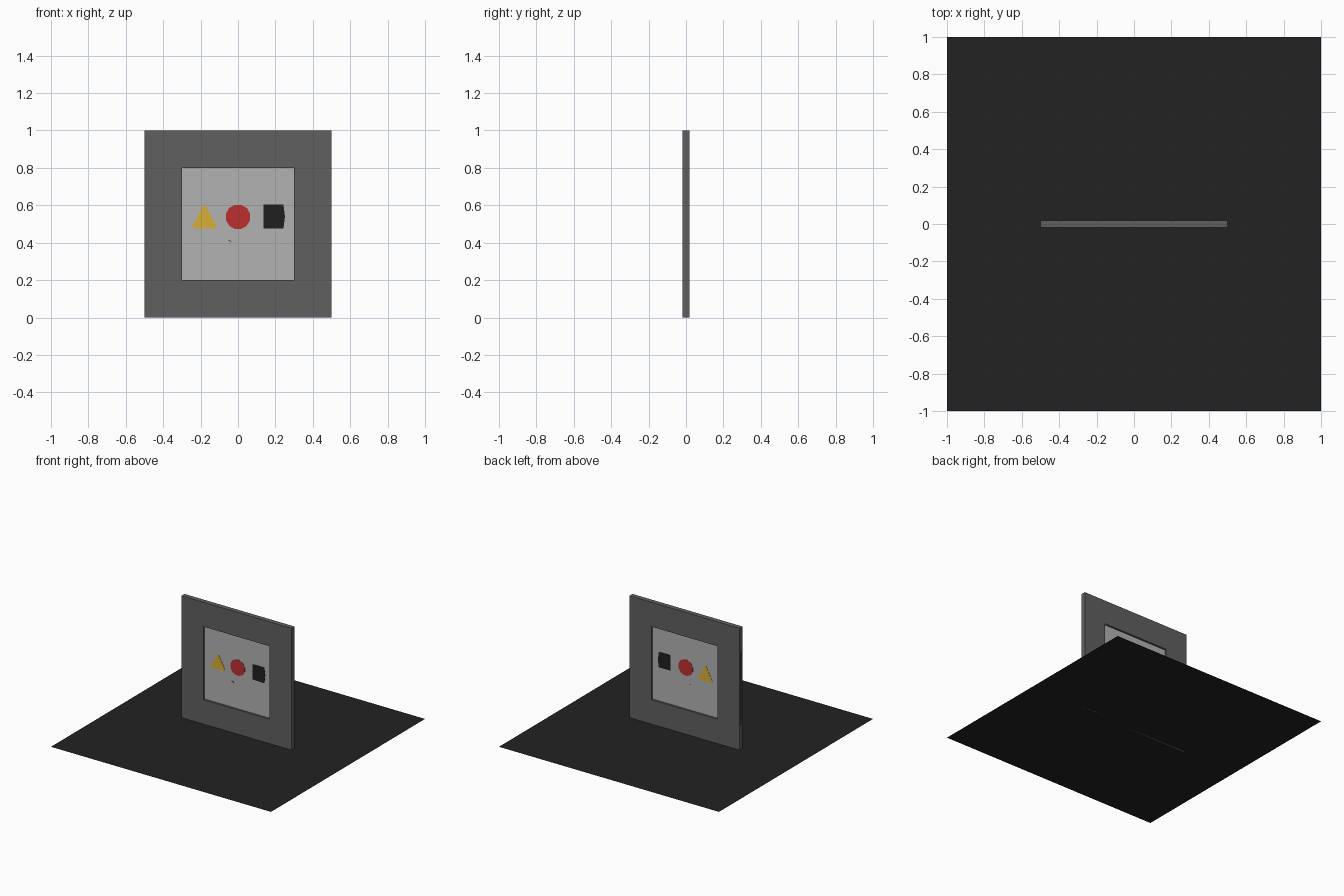
import bpy, bmesh, math

if "Cube" in bpy.data.objects:
    bpy.data.objects.remove(bpy.data.objects["Cube"])


def paint(obj, name, rgb):
    mat = bpy.data.materials.get(name) or bpy.data.materials.new(name)
    mat.diffuse_color = (*rgb, 1)
    mat.use_nodes = True
    mat.node_tree.nodes["Principled BSDF"].inputs["Base Color"].default_value = mat.diffuse_color
    obj.data.materials.append(mat)


def box(name, x, y, z):
    """Box from (min, max) ranges."""
    bpy.ops.mesh.primitive_cube_add(
        size=1, location=[(a + b) / 2 for a, b in (x, y, z)])
    obj = bpy.context.object
    obj.name = name
    obj.scale = [b - a for a, b in (x, y, z)]
    bpy.ops.object.transform_apply(location=False, rotation=False, scale=True)
    return obj


def tile(name, outline, half):
    """Flat tile showing on both sides: XZ outline extruded along y."""
    bm = bmesh.new()
    face = bm.faces.new([bm.verts.new((x, -half, z)) for x, z in outline])
    ext = bmesh.ops.extrude_face_region(bm, geom=[face])
    verts = [v for v in ext["geom"] if isinstance(v, bmesh.types.BMVert)]
    bmesh.ops.translate(bm, verts=verts, vec=(0, 2 * half, 0))
    bmesh.ops.recalc_face_normals(bm, faces=bm.faces)
    mesh = bpy.data.meshes.new(name)
    bm.to_mesh(mesh)
    bm.free()
    obj = bpy.data.objects.new(name, mesh)
    bpy.context.collection.objects.link(obj)
    return obj


# Floor sheet
bpy.ops.mesh.primitive_plane_add(size=2)
floor = bpy.context.object
floor.name = "floor"
paint(floor, "floor_dark", (0.016, 0.016, 0.016))

# Frame with a square window and a slot in its left edge
frame = box("frame", (-0.5, 0.5), (-0.02, 0.02), (0, 1))
paint(frame, "frame_grey", (0.117, 0.117, 0.117))
cutters = [box("window_cutter", (-0.3, 0.3), (-0.1, 0.1), (0.2, 0.8)),
           box("slot_cutter", (-0.6, -0.29), (-0.005, 0.005), (0.2, 0.8))]
for cutter in cutters:
    mod = frame.modifiers.new(cutter.name, "BOOLEAN")
    mod.operation = "DIFFERENCE"
    mod.solver = "EXACT"
    mod.object = cutter
    bpy.context.view_layer.objects.active = frame
    bpy.ops.object.modifier_apply(modifier=mod.name)
    bpy.data.objects.remove(cutter)

# Pale panel inside the window
panel = box("panel", (-0.3, 0.3), (-0.004, 0.004), (0.2, 0.8))
paint(panel, "panel_grey", (0.445, 0.445, 0.445))

# Coloured symbols, visible from both sides
triangle = tile("triangle_symbol",
                [(-0.235, 0.475), (-0.125, 0.475), (-0.115, 0.49),
                 (-0.172, 0.595), (-0.18, 0.602), (-0.188, 0.595),
                 (-0.243, 0.49)], 0.006)
paint(triangle, "yellow", (0.68, 0.43, 0.04))

circle = tile("circle_symbol",
              [(0.067 * math.cos(math.tau * (i + 0.5) / 12),
                0.538 + 0.067 * math.sin(math.tau * (i + 0.5) / 12))
               for i in range(12)], 0.006)
paint(circle, "red", (0.51, 0.03, 0.03))

square = tile("square_symbol",
              [(0.136, 0.477), (0.243, 0.475), (0.251, 0.54),
               (0.243, 0.603), (0.136, 0.603)], 0.006)
paint(square, "black", (0.014, 0.014, 0.014))

# Tiny dark scratch below the circle
scratch = tile("scratch", [(-0.06, 0.416), (-0.033, 0.403), (-0.04, 0.411)], 0.006)
paint(scratch, "black", (0.014, 0.014, 0.014))
